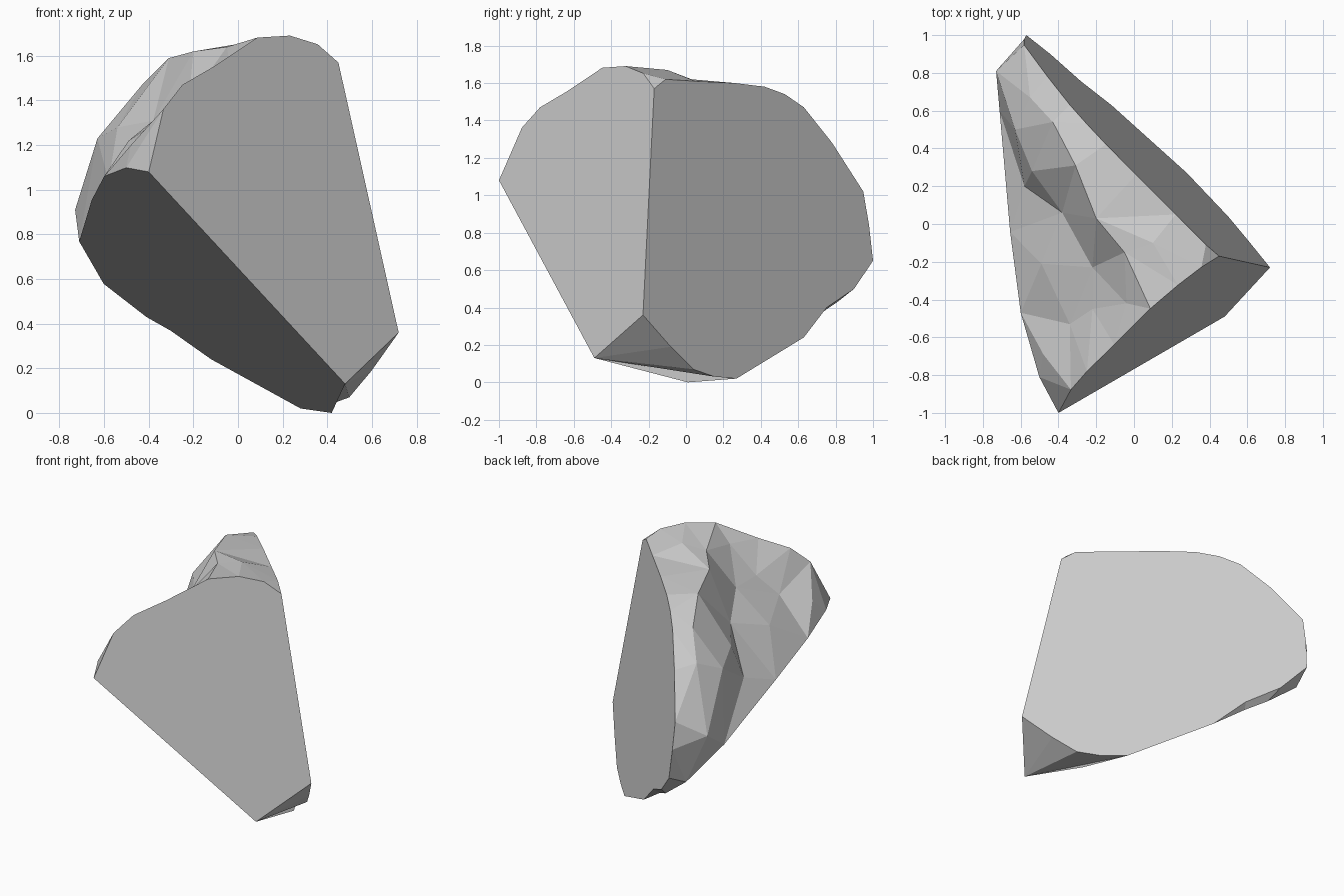
import bpy
import bmesh
from mathutils import Vector, geometry

default_cube = bpy.data.objects.get("Cube")
if default_cube:
    bpy.data.objects.remove(default_cube, do_unlink=True)


def points(*rows):
    """Turn rows given in hundredths of a unit into vectors."""
    return [Vector(row) / 100 for row in rows]


def flatten(rim, corners):
    """Press rim points onto the plane through three corner points."""
    normal = geometry.normal(corners)
    return [p - normal * (p - corners[0]).dot(normal) for p in rim]


# Corners shared by two of the three large cleaved faces
front_tip, front_foot, side_foot, side_top, back_foot, base_back = points(
    (-40, -100, 108), (48, -49, 13), (72, -23, 36),
    (45, -17, 157), (-12, 63, 24), (28, 27, 2))
base_point, = points((42, 1, 0))
back_tip, = points((-57, 100, 65))

# Rims of the cleaved faces
front_plane = (front_tip, front_foot, side_top)
under_plane = (front_tip, front_foot, base_point)
side_plane = (side_foot, side_top, back_tip)

front_rim = flatten(points(
    (35, -22, 165), (23, -32, 169), (8, -44, 168),
    (-12, -62, 155), (-25, -78, 147), (-34, -87, 136)), front_plane)
under_rim = flatten(points(
    (-50, -81, 110), (-60, -47, 106), (-65, -4, 96),
    (-71, 60, 77), (-60, 86, 58)), under_plane)
under_chips = flatten(points((-41, 81, 43), (-30, 72, 37)), under_plane)
side_base = flatten(points((60, -8, 19), (50, 4, 7), (39, 15, 3)), side_plane)
side_chips = flatten(points((-28, 75, 40), (-44, 90, 50)), side_plane)
side_rim = flatten(points(
    (-58, 98, 84), (-58, 95, 102), (-46, 78, 128), (-34, 63, 147),
    (-25, 53, 154), (-15, 42, 158), (1, 26, 160), (22, 5, 161),
    (38, -11, 162)), side_plane)

# Bumps on the weathered crown
crown_bumps = points(
    (10, -10, 167), (-5, -15, 164), (-20, 3, 162), (-31, 31, 159),
    (-43, 54, 147), (-55, 67, 131), (-63, 50, 123), (-73, 81, 91),
    (-4, -42, 158), (-22, -23, 140), (-22, -45, 140), (-38, 6, 131),
    (-54, 28, 128), (-58, 20, 104), (-49, -21, 122), (-34, -53, 127),
    (-48, -69, 120))

bm = bmesh.new()
made = {}


def add_face(loop):
    """Add a face, reusing vertices at shared points."""
    corners = []
    for p in loop:
        key = tuple(round(c, 4) for c in p)
        if key not in made:
            made[key] = bm.verts.new(p)
        corners.append(made[key])
    return bm.faces.new(corners)


# Three flat cleaved faces
add_face([side_top, *front_rim, front_tip, front_foot, side_foot])
add_face([front_tip, *under_rim, *under_chips, back_foot,
          base_back, base_point, front_foot])
add_face([side_foot, *side_base, base_back, back_foot,
          *side_chips, back_tip, *side_rim, side_top])

# Small broken chips at the base and along the lower back edge
chips = [
    add_face([front_foot, side_foot, *side_base, base_back, base_point]),
    add_face([back_foot, *side_chips, back_tip, under_rim[-1], *under_chips]),
]
bmesh.ops.triangulate(bm, faces=chips)

# Weathered crown, triangulated as seen along its outward direction
outline = [side_top, *front_rim, front_tip, *under_rim, back_tip, *side_rim]
crown = outline + crown_bumps
turn = Vector((-0.55, 0.05, 0.83)).rotation_difference(Vector((0, 0, 1)))
flat = [(turn @ p).to_2d() for p in crown]
count = len(outline)
edges = [(i, (i + 1) % count) for i in range(count)]
result = geometry.delaunay_2d_cdt(flat, edges, [], 1, 1e-5)
sources = [origin[0] for origin in result[3]]
for tri in result[2]:
    add_face([crown[sources[i]] for i in tri])

bmesh.ops.recalc_face_normals(bm, faces=bm.faces)

# Plain stone colour
stone = bpy.data.materials.new("stone grey")
stone.use_nodes = True
grey = (0.6, 0.6, 0.6, 1)
stone.diffuse_color = grey
stone.node_tree.nodes["Principled BSDF"].inputs["Base Color"].default_value = grey

mesh = bpy.data.meshes.new("rock_shard")
bm.to_mesh(mesh)
bm.free()
mesh.materials.append(stone)
rock = bpy.data.objects.new("rock_shard", mesh)
bpy.context.collection.objects.link(rock)
